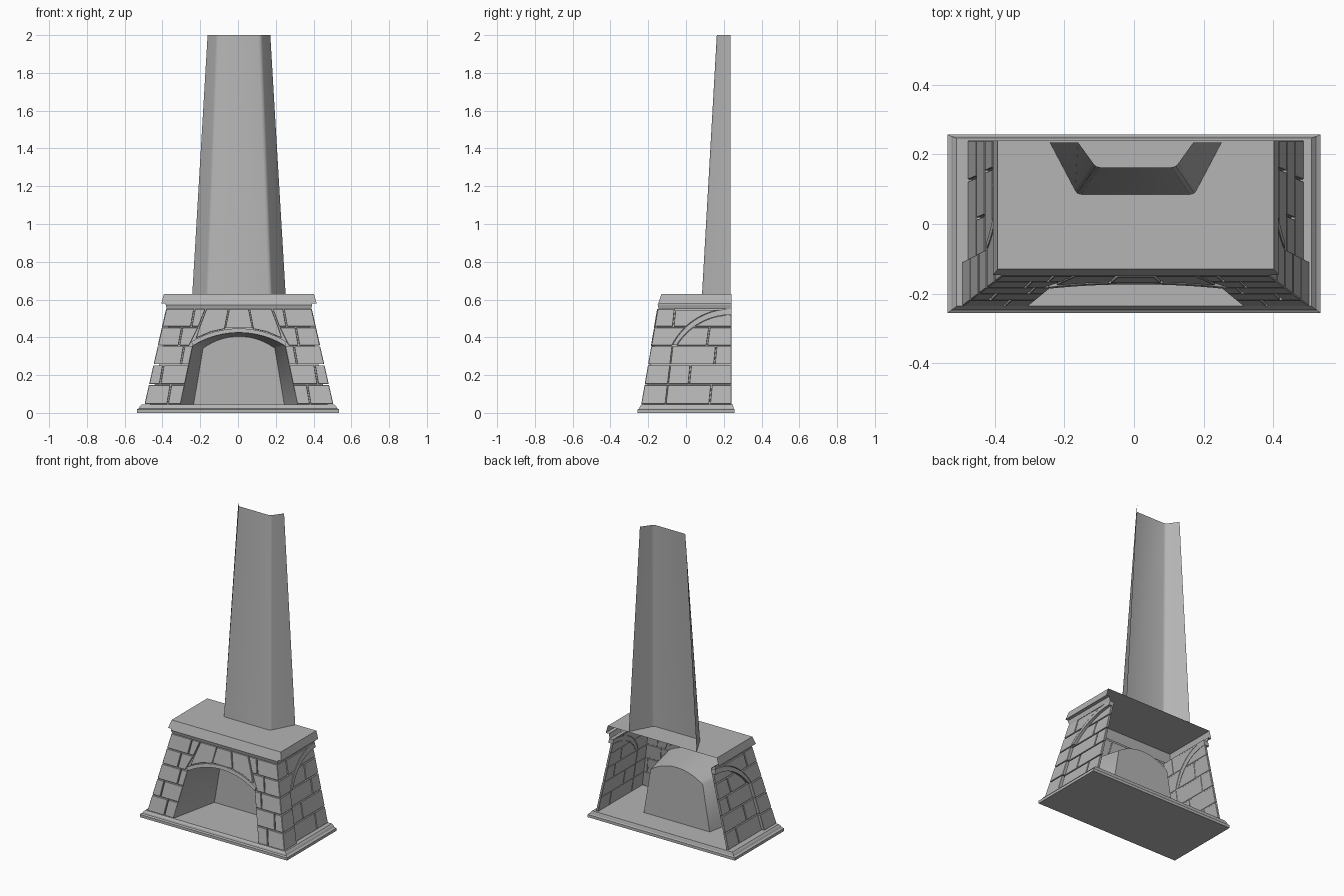
import bpy, bmesh, math

if "Cube" in bpy.data.objects:
    bpy.data.objects.remove(bpy.data.objects["Cube"])

Z0, Z1, YB = 0.045, 0.553, 0.24
ROWS = [0.045, 0.15, 0.255, 0.355, 0.455, 0.553]
G = 0.003                                   # half of a mortar joint
CX = 0.005                                  # body sits slightly right on its base

grey = bpy.data.materials.new("stone_grey")
grey.diffuse_color = (0.46, 0.46, 0.46, 1)
grey.use_nodes = True
grey.node_tree.nodes["Principled BSDF"].inputs["Base Color"].default_value = grey.diffuse_color


def xs(z):                                  # half width of the tapered body
    return 0.50 - (z - Z0) * 0.228


def yf(z):                                  # front plane of the tapered body
    return -0.237 + (z - Z0) * 0.172


def front(s):
    return lambda u, z, d: (s * u, yf(z) + d, z)


def side(s):
    return lambda u, z, d: (s * (xs(z) - d), u, z)


def line(u0, u1, z0=Z0, z1=Z1):
    return lambda z: u0 + (u1 - u0) * (z - z0) / (z1 - z0)


def finish(name, bm, bevel=0, smooth=0, shift=CX):
    bmesh.ops.recalc_face_normals(bm, faces=bm.faces)
    bmesh.ops.translate(bm, verts=bm.verts, vec=(shift, 0, 0))
    me = bpy.data.meshes.new(name)
    bm.to_mesh(me)
    bm.free()
    me.materials.append(grey)
    ob = bpy.data.objects.new(name, me)
    bpy.context.collection.objects.link(ob)
    if bevel:
        m = ob.modifiers.new("edge", 'BEVEL')
        m.width, m.segments, m.limit_method = bevel, 1, 'ANGLE'
    if smooth:
        bpy.ops.object.select_all(action='DESELECT')
        ob.select_set(True)
        bpy.context.view_layer.objects.active = ob
        bpy.ops.object.shade_smooth_by_angle(angle=math.radians(smooth))
    return ob


def loft(bm, rings, closed=True, cap_start=False, cap_end=False):
    vs = [[bm.verts.new(p) for p in r] for r in rings]
    n = len(vs[0])
    for a, b in zip(vs, vs[1:]):
        for i in range(n if closed else n - 1):
            j = (i + 1) % n
            bm.faces.new((a[i], a[j], b[j], b[i]))
    if cap_start:
        bm.faces.new(vs[0])
    if cap_end:
        bm.faces.new(vs[-1])


def slab(bm, fmap, pts, d0, d1):            # stone: outline extruded into the wall
    loft(bm, [[fmap(u, z, d) for u, z in pts] for d in (d0, d1)], True, True, True)


def stone(bm, fmap, left, right, z0, z1, d0, d1, n=1):
    zs = [z0 + G + (z1 - z0 - 2 * G) * i / n for i in range(n + 1)]
    pts = [(left(z) + G, z) for z in zs] + [(right(z) - G, z) for z in reversed(zs)]
    slab(bm, fmap, pts, d0, d1)


def rect_ring(hx, y0, y1, z):
    return [(-hx, y1, z), (-hx, y0, z), (hx, y0, z), (hx, y1, z)]


# stepped hearth base
bm = bmesh.new()
loft(bm, [rect_ring(h, -y, y2, z) for h, y, y2, z in (
    (.536, .256, .257, 0), (.536, .256, .257, .018), (.525, .247, .252, .024),
    (.52, .244, .25, .034), (.51, .236, .247, .045))], True, True, True)
finish("hearth_base", bm, shift=0)

# mantel shelf with moulding, open at the back
bm = bmesh.new()
loft(bm, [rect_ring(h, -y, YB, z) for h, y, z in (
    (.382, .144, .55), (.388, .15, .572), (.388, .147, .58), (.411, .147, .58),
    (.397, .13, .63))], False, False, True)
finish("mantel", bm)

# opening outline: leaning jambs and a shallow arch
R = 0.464


def arch_z(x, r=R):
    return 0.425 - R + math.sqrt(r * r - x * x)


N = 16
arch = [0.245 - 0.49 * i / N for i in range(N + 1)]
opening = [(.31, Z0)] + [(x, arch_z(x)) for x in arch] + [(-.31, Z0)]
back = [(.24, Z0)] + [(x * .775, .405 - (.425 - arch_z(x)) * .9) for x in arch] + [(-.24, Z0)]

# firebox lining
bm = bmesh.new()
loft(bm, [[front(1)(x, z, .004) for x, z in opening], [(x, .09, z) for x, z in back]],
     False, False, True)
finish("firebox", bm, smooth=60)

# mortar backing wall
bm = bmesh.new()
D = .03
outline = opening + [(-xs(Z0) + D, Z0), (-xs(Z1) + D, Z1), (xs(Z1) - D, Z1), (xs(Z0) - D, Z0)]
bm.faces.new([bm.verts.new(front(1)(x, z, .014)) for x, z in outline])
for s in (1, -1):
    bm.faces.new([bm.verts.new(side(s)(y, z, D)) for y, z in (
        (yf(Z0) + .014, Z0), (YB, Z0), (YB, Z1), (yf(Z1) + .014, Z1))])
finish("mortar_wall", bm)

# front stones
bm = bmesh.new()
jamb = line(.31, .245, Z0, .355)
joints = [.37, .41, .30, .31, .245]
inner = [jamb, jamb, jamb, line(.262, .212, .355, .455), line(.212, .175, .455, Z1)]
edge = lambda z: xs(z) + G - .001
for s in (1, -1):
    for i in range(5):
        z0, z1 = ROWS[i], ROWS[i + 1]
        mid = line(joints[i] + .008, joints[i] - .01, z0, z1)
        first = (lambda z: jamb(z) - G) if i < 3 else inner[i]
        stone(bm, front(s), first, mid, z0, z1, 0, .016)
        stone(bm, front(s), mid, edge, z0, z1, 0, .016)
    # fan stones beside the keystone
    slab(bm, front(s), [(.076, .445), (.15, .429), (.227, .396), (.208, .455), (.172, .55),
                        (.056, .55)], 0, .016)
slab(bm, front(1), [(-.072, .449), (.072, .449), (.051, .55), (-.051, .55)], -.003, .016)
finish("front_stones", bm, .0015)

# front arch band
bm = bmesh.new()
band = [(x, arch_z(x)) for x in arch] + [(x * 1.03, arch_z(x * 1.03, R + .022)) for x in reversed(arch)]
slab(bm, front(1), band, -.002, .016)
finish("front_arch", bm)


# side stones: corner pier, recessed panel and half arch
def arc(r, top):
    return lambda z: YB - math.sqrt(max(0, r * r - (z - top + r) ** 2))


outer, inn = arc(.348, .55), arc(.343, .52)
pier = line(-.107, -.07, Z0, .355)
bm = bmesh.new()
corner = lambda z: yf(z) - G + .001
rear = lambda z: YB + G
for s in (1, -1):
    m = side(s)
    for i in range(3):
        z0, z1 = ROWS[i], ROWS[i + 1]
        stone(bm, m, corner, pier, z0, z1, 0, .032)
        j = (.13, .02, .155)[i]
        mid = line(j - .005, j + .005, z0, z1)
        stone(bm, m, lambda z: pier(z) - G, mid, z0, z1, .017, .032)
        stone(bm, m, mid, rear, z0, z1, .017, .032)
    stone(bm, m, corner, outer, .355, .455, 0, .032, 6)
    mid = line(-.068, -.058, .455, Z1)
    stone(bm, m, corner, mid, .455, Z1, 0, .032)
    stone(bm, m, mid, outer, .455, .549, 0, .032, 8)
    mid = line(.11, .125, .355, .455)
    stone(bm, m, inn, mid, .355, .455, .017, .032, 6)
    stone(bm, m, mid, rear, .355, .455, .017, .032)
    stone(bm, m, inn, rear, .455, .522, .017, .032, 8)
finish("side_stones", bm, .0015)

bm = bmesh.new()
for s in (1, -1):
    zi = [.52 - .16 * (1 - i / 14) ** 2 for i in range(15)]
    zo = [.55 - .19 * (1 - i / 14) ** 2 for i in range(15)]
    pts = [(inn(z), z) for z in sorted(zi)] + [(outer(z), z) for z in sorted(zo, reverse=True)]
    slab(bm, side(s), pts, -.001, .032)
finish("side_arches", bm)

# tapered chimney hood, open at the back and top, softened front corners
bm = bmesh.new()


def hood(xb, xf, y, z, c):
    k = (xb - xf) / (.235 - y)
    half = [(xb, .235), (xf + k * c, y + c), (xf + k * c * .3 - c * .1, y + c * .3), (xf - c, y)]
    return [(x, yy, z) for x, yy in half] + [(-x, yy, z) for x, yy in reversed(half)]


loft(bm, [hood(.247, .168, .085, .63, .012), hood(.166, .114, .163, 2.0, .012)], False)
finish("chimney_hood", bm, smooth=65)
